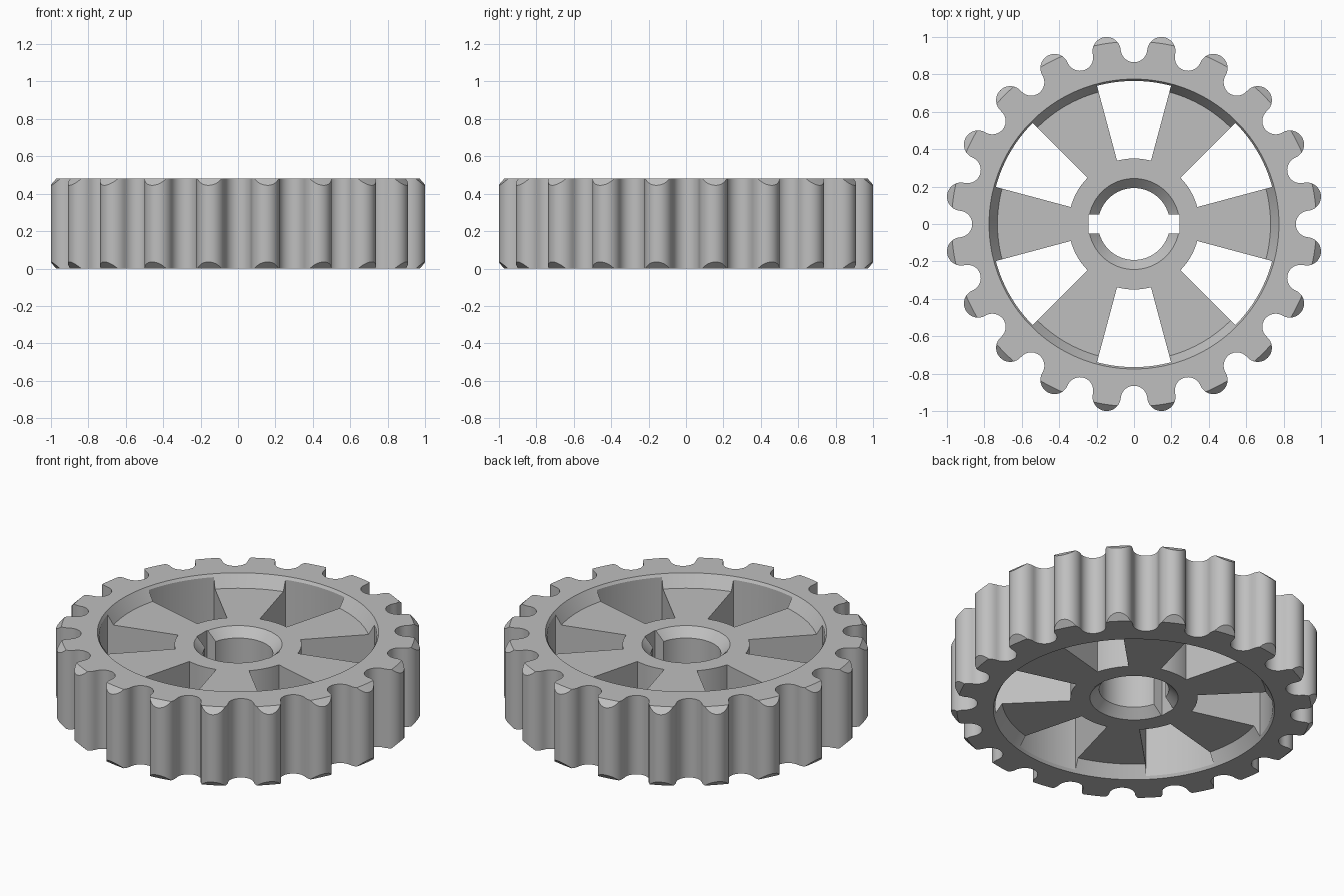
import bpy
import bmesh
from math import sin, cos, pi, radians, hypot

HEIGHT = 0.48
TEETH = 20
STEPS = 16                 # segments per tooth or valley arc
PITCH_R = 0.936            # circle through tooth and valley arc centres
TOOTH_R, VALLEY_R = 0.0755, 0.071
BEVEL_R = 0.976            # tooth tips are bevelled beyond this radius
WEB = 0.073                # recess of the web on both sides

cube = bpy.data.objects.get("Cube")
if cube:
    bpy.data.objects.remove(cube, do_unlink=True)

grey = bpy.data.materials.new("plain_grey")
grey.use_nodes = True
colour = (0.52, 0.52, 0.52, 1)
grey.diffuse_color = colour
grey.node_tree.nodes["Principled BSDF"].inputs["Base Color"].default_value = colour


def make_object(name, bm):
    bmesh.ops.recalc_face_normals(bm, faces=bm.faces)
    mesh = bpy.data.meshes.new(name)
    bm.to_mesh(mesh)
    bm.free()
    mesh.materials.append(grey)
    obj = bpy.data.objects.new(name, mesh)
    bpy.context.collection.objects.link(obj)
    return obj


def polar(r, a, z):
    return (r * cos(a), r * sin(a), z)


def prism(bm, outline, z0, z1):
    face = bm.faces.new([bm.verts.new((x, y, z0)) for x, y in outline])
    new = bmesh.ops.extrude_face_region(bm, geom=[face])["geom"]
    verts = [v for v in new if isinstance(v, bmesh.types.BMVert)]
    bmesh.ops.translate(bm, verts=verts, vec=(0, 0, z1 - z0))


def tooth_outline():
    """Alternating tangent arcs: a round tooth, then a round valley."""
    points = []
    half = pi / TEETH
    for k in range(2 * TEETH):
        mid = half * (k + 1)
        is_tooth = k % 2 == 0
        radius = TOOTH_R if is_tooth else VALLEY_R
        sweep = pi / 2 + (half if is_tooth else -half) / 2
        for i in range(STEPS):
            t = sweep * (2 * i / STEPS - 1)
            u = PITCH_R + radius * cos(t) * (1 if is_tooth else -1)
            v = radius * sin(t)
            x, y = u * cos(mid) - v * sin(mid), u * sin(mid) + v * cos(mid)
            points.append((x, y, mid + half * (i / STEPS - 0.5)))
    return points


# Wheel body: toothed rim, recessed web and chamfered bore in one closed sweep
inner = [(0.775, HEIGHT), (0.73, HEIGHT - WEB), (0.243, HEIGHT - WEB),
         (0.192, HEIGHT - WEB - 0.052)]
inner += [(r, HEIGHT - z) for r, z in reversed(inner)]
bm = bmesh.new()
columns = []
for x, y, angle in tooth_outline():
    r = hypot(x, y)
    cut = max(0, r - BEVEL_R)
    s = (r - cut) / r
    section = [(x * s, y * s, 0), (x, y, cut), (x, y, HEIGHT - cut),
               (x * s, y * s, HEIGHT)]
    section += [polar(ri, angle, z) for ri, z in inner]
    columns.append([bm.verts.new(p) for p in section])
for j, a in enumerate(columns):
    b = columns[(j + 1) % len(columns)]
    for i in range(len(a)):
        n = (i + 1) % len(a)
        bm.faces.new((a[i], b[i], b[n], a[n]))
bmesh.ops.remove_doubles(bm, verts=bm.verts, dist=1e-5)
wheel = make_object("gear_wheel", bm)

# Cutter: six wedge windows between the spokes and a keyway across the bore
bm = bmesh.new()
for k in range(6):
    mid = radians(30 + 60 * k)
    arc = [mid + radians(30 * (i / 20 - 0.5)) for i in range(21)]
    outline = [polar(0.765, a, 0)[:2] for a in arc]
    outline += [polar(0.35, a, 0)[:2] for a in reversed(arc)]
    prism(bm, outline, -0.1, HEIGHT + 0.1)
kx, ky = 0.244, 0.05
prism(bm, [(-kx, -ky), (kx, -ky), (kx, ky), (-kx, ky)], -0.1, HEIGHT + 0.1)
cutter = make_object("window_cutter", bm)
cutter.hide_render = True

cut_mod = wheel.modifiers.new("windows", 'BOOLEAN')
cut_mod.operation = 'DIFFERENCE'
cut_mod.solver = 'EXACT'
cut_mod.object = cutter

bpy.ops.object.select_all(action='DESELECT')
wheel.select_set(True)
bpy.context.view_layer.objects.active = wheel
bpy.ops.object.modifier_apply(modifier=cut_mod.name)
bpy.data.objects.remove(cutter, do_unlink=True)
bpy.ops.object.shade_smooth_by_angle(angle=radians(25))
